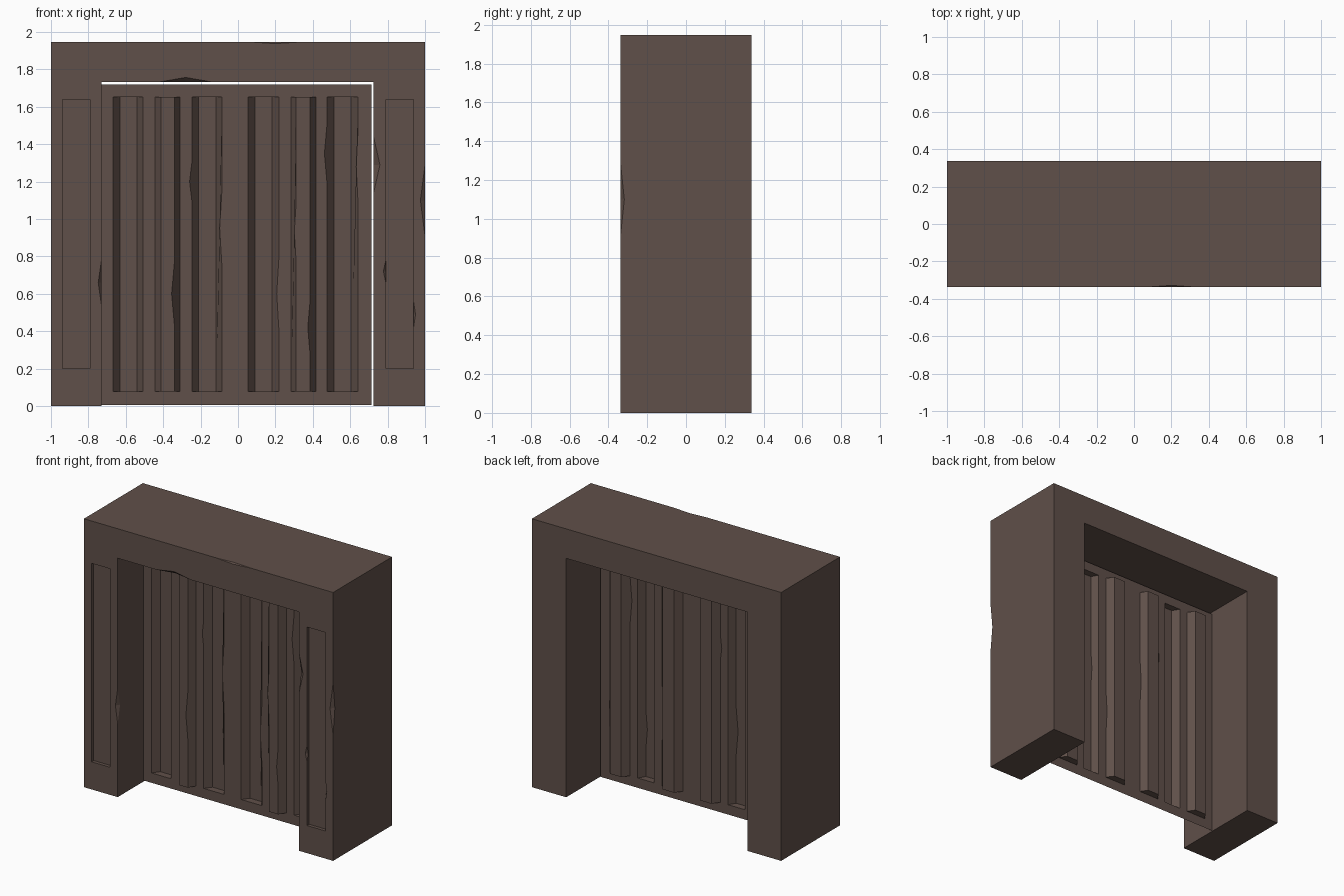
import bpy, bmesh
from mathutils import Vector

if "Cube" in bpy.data.objects:
    bpy.data.objects.remove(bpy.data.objects["Cube"])

W, D, H = 1.0, 0.338, 1.947           # half width, half depth, height
OL, OR, OT = -0.729, 0.725, 1.733     # doorway opening

brown = bpy.data.materials.new("dark brown metal")
brown.diffuse_color = (0.117, 0.080, 0.067, 1)
brown.use_nodes = True
brown.node_tree.nodes["Principled BSDF"].inputs["Base Color"].default_value = brown.diffuse_color


def make(name, bm):
    me = bpy.data.meshes.new(name)
    bm.to_mesh(me)
    bm.free()
    me.materials.append(brown)
    ob = bpy.data.objects.new(name, me)
    bpy.context.collection.objects.link(ob)
    return ob


def cut(ob, cutter):
    mod = ob.modifiers.new("cut", 'BOOLEAN')
    mod.operation, mod.solver, mod.object = 'DIFFERENCE', 'EXACT', cutter
    cutter.hide_render = True
    bpy.context.view_layer.update()
    dg = bpy.context.evaluated_depsgraph_get()
    me = bpy.data.meshes.new_from_object(ob.evaluated_get(dg))
    ob.modifiers.clear()
    ob.data = me
    bpy.data.objects.remove(cutter)


# Door frame: arch profile extruded through its depth
bm = bmesh.new()
profile = [(-W, 0), (OL, 0), (OL, OT), (OR, OT), (OR, 0), (W, 0), (W, H), (-W, H)]
face = bm.faces.new([bm.verts.new((x, -D, z)) for x, z in profile])
ext = bmesh.ops.extrude_face_region(bm, geom=[face])
for v in ext["geom"]:
    if isinstance(v, bmesh.types.BMVert):
        v.co.y = D
bmesh.ops.recalc_face_normals(bm, faces=bm.faces)
frame = make("door_frame", bm)

# Shallow recessed panels on the front of both jambs
bm = bmesh.new()
for side in (-1, 1):
    c = bmesh.ops.create_cube(bm, size=1)
    for v in c["verts"]:
        v.co = Vector((side * 0.865 + v.co.x * 0.148, -D + v.co.y * 0.05, 0.92 + v.co.z * 1.44))
cut(frame, make("panel_cutter", bm))

# Worn chips along the front edges (centre x, centre z, radius x, radius z)
F = -D - 0.001
chips = [
    ((1.001, F, 1.10), (0.027, 0.022, 0.21)),
    ((0.20, F, H + 0.001), (0.17, 0.012, 0.011)),
    ((-0.28, F, OT - 0.001), (0.15, 0.03, 0.026)),
    ((OL + 0.001, F, 0.66), (0.02, 0.03, 0.14)),
    ((OR - 0.001, F, 1.29), (0.036, 0.03, 0.16)),
    ((0.792, F, 0.72), (0.016, 0.015, 0.07)),
    ((0.938, F, 0.49), (0.012, 0.015, 0.08)),
]
bm = bmesh.new()
for c, r in chips:
    vs = []
    for axis in range(3):
        for s in (-1, 1):
            p = Vector(c)
            p[axis] += s * r[axis]
            vs.append(bm.verts.new(p))
    bmesh.ops.convex_hull(bm, input=vs)
bmesh.ops.recalc_face_normals(bm, faces=bm.faces)
cut(frame, make("chip_cutter", bm))

# Door: one folded sheet with alternating recessed (+) and raised (-) ribs
Y, DEPTH = -0.04, 0.05
X0, X1, ZB, ZT = -0.729, 0.714, 0.007, 1.72
Z0, Z1 = 0.078, 1.652
ribs = [
    (-0.668, -0.631, -0.541, -0.508, 1),
    (-0.444, -0.412, -0.339, -0.310, -1),
    (-0.247, -0.210, -0.118, -0.086, 1),
    (0.053, 0.090, 0.182, 0.219, 1),
    (0.283, 0.311, 0.385, 0.416, -1),
    (0.476, 0.513, 0.604, 0.642, 1),
]
# Dents: (rib, fold line) -> height, half length, sideways shift
dents = {
    (1, 2): (0.60, 0.18, -0.016),
    (2, 0): (1.20, 0.10, -0.012),
    (2, 3): (0.95, 0.20, -0.012),
    (3, 3): (0.60, 0.20, -0.012),
    (4, 1): (0.93, 0.16, -0.010),
    (4, 2): (0.42, 0.14, -0.012),
    (5, 0): (1.35, 0.16, -0.014),
    (5, 3): (1.28, 0.20, -0.010),
}
bm = bmesh.new()


def fold(x, y, dent=None):
    pts = [(x, Z0), (x, Z1)]
    if dent:
        z, h, dx = dent
        pts[1:1] = [(x, z - h), (x + dx, z), (x, z + h)]
    return [bm.verts.new((px, y, pz)) for px, pz in pts]


def strip(a, b):
    bm.faces.new(b + a[::-1])


prev = fold(X0, Y)
rim = [prev]
for i, rib in enumerate(ribs):
    ys = (Y, Y + DEPTH * rib[4], Y + DEPTH * rib[4], Y)
    f = [fold(rib[k], ys[k], dents.get((i, k))) for k in range(4)]
    strip(prev, f[0])
    for k in range(3):
        strip(f[k], f[k + 1])
    bm.faces.new([f[0][0], f[3][0], f[2][0], f[1][0]])   # lower rib end
    bm.faces.new([line[-1] for line in f])               # upper rib end
    rim += [f[0], f[3]]
    prev = f[3]
last = fold(X1, Y)
strip(prev, last)
rim.append(last)
# Plain borders below and above the ribs
low = [bm.verts.new((x, Y, ZB)) for x in (X0, X1)]
bm.faces.new(low + [r[0] for r in rim[::-1]])
top = [bm.verts.new((x, Y, ZT)) for x in (X1, X0)]
bm.faces.new([r[-1] for r in rim] + top)
make("ribbed_door", bm)
